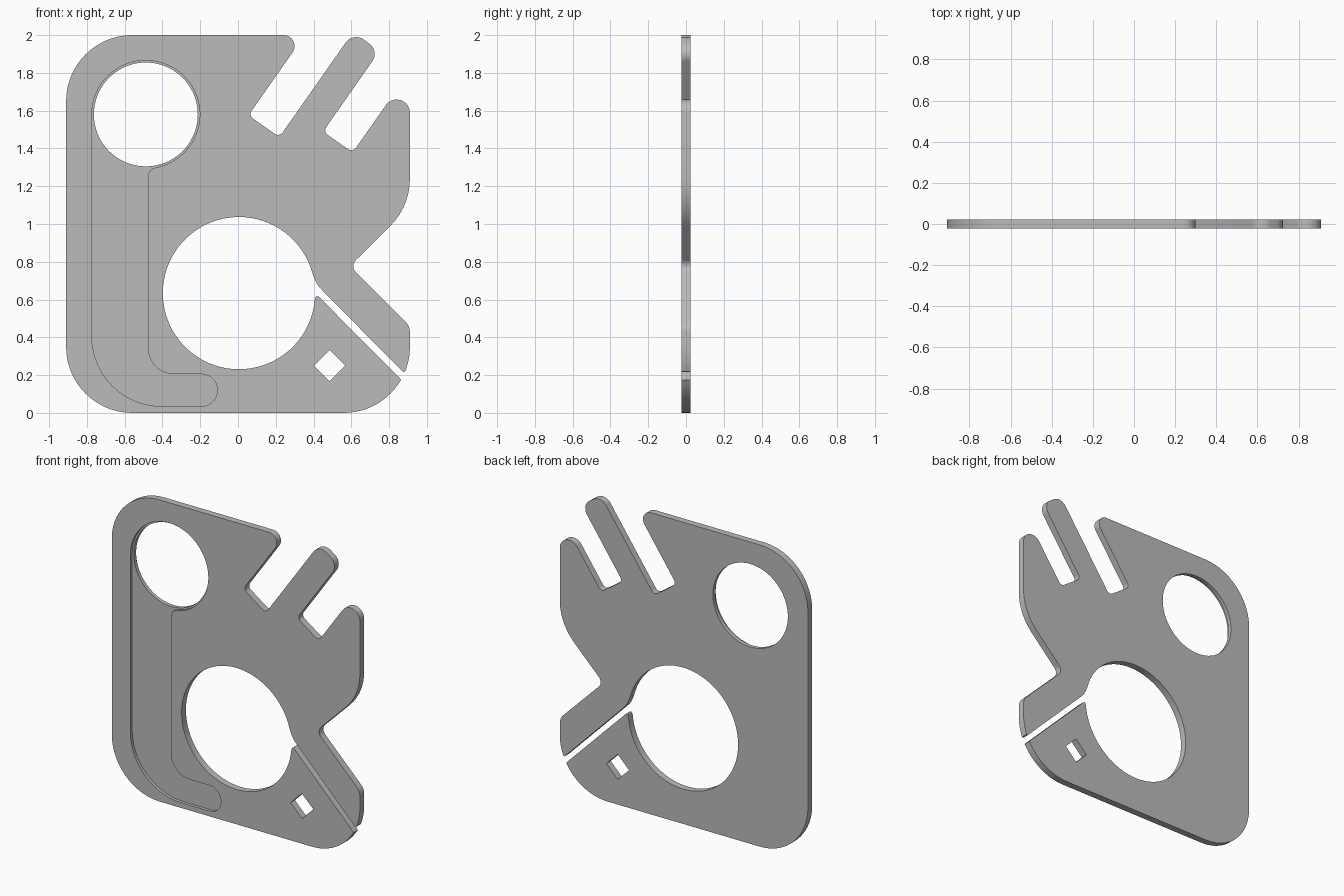
import bpy, bmesh
from math import sin, cos, tan, atan2, pi, radians
from mathutils import Vector

if "Cube" in bpy.data.objects:
    bpy.data.objects.remove(bpy.data.objects["Cube"], do_unlink=True)

HALF = 0.0225      # half the plate thickness
RECESS = 0.02      # depth of the front recess

grey = bpy.data.materials.new("plain grey")
grey.use_nodes = True
colour = (0.5, 0.5, 0.5, 1)
grey.diffuse_color = colour
grey.node_tree.nodes["Principled BSDF"].inputs["Base Color"].default_value = colour


def arc(cx, cz, r, start, end, steps):
    """Points on an arc, angles in degrees."""
    angles = [radians(start + (end - start) * i / steps) for i in range(steps + 1)]
    return [(cx + r * cos(a), cz + r * sin(a)) for a in angles]


def rounded(corners):
    """Outline from (x, z) points; a third value rounds that corner."""
    out = []
    for i, corner in enumerate(corners):
        p = Vector(corner[:2])
        if len(corner) < 3:
            out.append(p)
            continue
        r = corner[2]
        a = (Vector(corners[i - 1][:2]) - p).normalized()
        b = (Vector(corners[(i + 1) % len(corners)][:2]) - p).normalized()
        half = a.angle(b) / 2
        centre = p + (a + b).normalized() * r / sin(half)
        s, e = [p + v * r / tan(half) - centre for v in (a, b)]
        start = atan2(s.y, s.x)
        turn = (atan2(e.y, e.x) - start + pi) % (2 * pi) - pi
        steps = max(4, int(abs(turn) / radians(6)))
        for k in range(steps + 1):
            t = start + turn * k / steps
            out.append(centre + Vector((cos(t), sin(t))) * r)
    return out


def prism(name, outline, front, back):
    """Extrude an (x, z) outline between two y positions."""
    bm = bmesh.new()
    face = bm.faces.new([bm.verts.new((x, front, z)) for x, z in outline])
    side = bmesh.ops.extrude_face_region(bm, geom=[face])["geom"]
    moved = [v for v in side if isinstance(v, bmesh.types.BMVert)]
    bmesh.ops.translate(bm, verts=moved, vec=(0, back - front, 0))
    bmesh.ops.recalc_face_normals(bm, faces=bm.faces)
    mesh = bpy.data.meshes.new(name)
    bm.to_mesh(mesh)
    bm.free()
    mesh.materials.append(grey)
    obj = bpy.data.objects.new(name, mesh)
    bpy.context.collection.objects.link(obj)
    return obj


def cut(target, name, outline, front=-0.1, back=0.1):
    """Cut a prism out of the target and discard the cutter."""
    cutter = prism(name, outline, front, back)
    cutter.hide_render = True
    mod = target.modifiers.new(name, "BOOLEAN")
    mod.operation, mod.solver, mod.object = "DIFFERENCE", "EXACT", cutter
    bpy.context.view_layer.objects.active = target
    bpy.ops.object.modifier_apply(modifier=name)
    bpy.data.objects.remove(cutter, do_unlink=True)


# Plate outline, including the slit that opens into the central hole
outline = [
    (-0.91, 2.0, 0.35), (0.353, 2.0, 0.058),
    # first slot, finger, second slot and pointed finger
    (0.055, 1.575, 0.03), (0.219, 1.46, 0.03),
    (0.609, 2.016, 0.068), (0.75, 1.917, 0.068),
    (0.45, 1.489, 0.03), (0.607, 1.379, 0.03),
    (0.91, 1.81, 0.07),
    # side notch
    (0.91, 1.093, 0.35), (0.592, 0.777, 0.045), (0.91, 0.46, 0.08),
]
outline += arc(0.56, 0.35, 0.35, 0, -22, 6)
# slit upper side, blended into the central hole
outline += [(0.874, 0.216), (0.45, 0.645), (0.425, 0.672), (0.408, 0.702)]
outline += arc(0.005, 0.634, 0.403, 15, 355, 72)
# slit lower side with its rounded tip
outline += [(0.411, 0.614), (0.42, 0.619), (0.43, 0.613), (0.853, 0.187)]
outline += arc(0.56, 0.35, 0.35, -30, -90, 12)
outline += [(-0.91, 0, 0.35)]
plate = prism("plate", rounded(outline), -HALF, HALF)

# Shallow channel on the front, running from the upper hole to a round end
channel = [
    (-0.774, 0.035, 0.37), (-0.11, 0.035, 0.083), (-0.11, 0.205, 0.083),
    (-0.477, 0.205, 0.14), (-0.477, 1.29, 0.05),
] + arc(-0.488, 1.58, 0.286, -76, 180, 52)
cut(plate, "channel", rounded(channel), -0.1, -HALF + RECESS)

# Through holes
cut(plate, "upper_hole", arc(-0.488, 1.58, 0.275, 0, 355, 71))
cut(plate, "diamond_hole", arc(0.485, 0.25, 0.083, 0, 270, 3))

# Smooth rounded walls, sharp rims
bpy.ops.object.select_all(action="DESELECT")
plate.select_set(True)
bpy.context.view_layer.objects.active = plate
bpy.ops.object.shade_smooth_by_angle(angle=radians(30))
